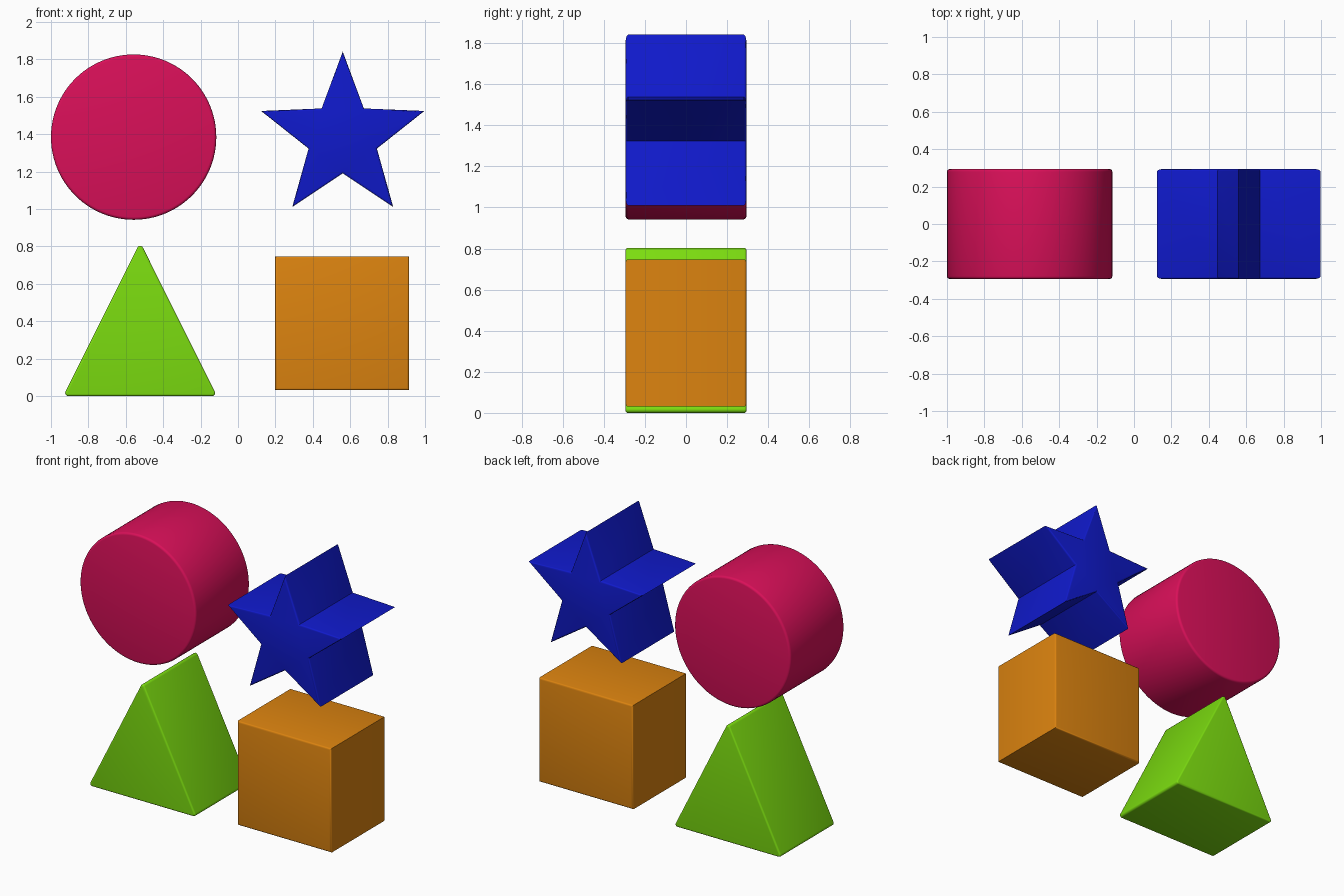
import bpy, bmesh
from math import sin, cos, pi, atan2, radians

if "Cube" in bpy.data.objects:
    bpy.data.objects.remove(bpy.data.objects["Cube"])

HALF_DEPTH = 0.294


def prism(name, profile, color, bevel):
    """Extrude an XZ profile along y and round the front and back rims."""
    bm = bmesh.new()
    face = bm.faces.new([bm.verts.new((x, -HALF_DEPTH, z)) for x, z in profile])
    ext = bmesh.ops.extrude_face_region(bm, geom=[face], use_keep_orig=True)
    moved = [v for v in ext["geom"] if isinstance(v, bmesh.types.BMVert)]
    bmesh.ops.translate(bm, verts=moved, vec=(0, 2 * HALF_DEPTH, 0))
    bmesh.ops.recalc_face_normals(bm, faces=bm.faces)
    rims = [e for e in bm.edges if abs(e.verts[0].co.y - e.verts[1].co.y) < 1e-5]
    bmesh.ops.bevel(bm, geom=rims, offset=bevel, segments=3, profile=0.5,
                    affect='EDGES', clamp_overlap=True)
    mesh = bpy.data.meshes.new(name)
    bm.to_mesh(mesh)
    bm.free()
    ob = bpy.data.objects.new(name, mesh)
    bpy.context.collection.objects.link(ob)
    mat = bpy.data.materials.new(name + "_paint")
    mat.diffuse_color = (*color, 1)
    mat.use_nodes = True
    mat.node_tree.nodes["Principled BSDF"].inputs["Base Color"].default_value = mat.diffuse_color
    mesh.materials.append(mat)
    bpy.ops.object.select_all(action='DESELECT')
    ob.select_set(True)
    bpy.context.view_layer.objects.active = ob
    bpy.ops.object.shade_smooth_by_angle(angle=radians(35))
    return ob


def ring(cx, cz, radii, count):
    """Points around a centre, starting at the top, cycling through radii."""
    pts = []
    for i in range(count):
        a, r = pi / 2 + 2 * pi * i / count, radii[i % len(radii)]
        pts.append((cx + r * cos(a), cz + r * sin(a)))
    return pts


def rounded_triangle(cx, half_w, height, r, steps=5):
    """Isosceles triangle with small corner arcs, standing on z = 0."""
    n = atan2(half_w, height)
    corners = [(cx + half_w - r, r, -pi / 2, n),
               (cx, height - r, n, pi - n),
               (cx - half_w + r, r, pi - n, 1.5 * pi)]
    return [(x + r * cos(a0 + (a1 - a0) * i / steps),
             z + r * sin(a0 + (a1 - a0) * i / steps))
            for x, z, a0, a1 in corners for i in range(steps + 1)]


# Top row: disc and star
prism("circle_block", ring(-0.558, 1.384, [0.442], 96), (0.70, 0.005, 0.10), 0.015)
prism("star_block", ring(0.560, 1.382, [0.459, 0.192], 10), (0.005, 0.01, 0.60), 0.012)

# Bottom row: triangle and square
prism("triangle_block", rounded_triangle(-0.523, 0.401, 0.803, 0.016),
      (0.20, 0.72, 0.005), 0.01)
s, cx, cz = 0.358, 0.557, 0.389
prism("square_block", [(cx - s, cz - s), (cx + s, cz - s), (cx + s, cz + s), (cx - s, cz + s)],
      (0.72, 0.23, 0.005), 0.012)
